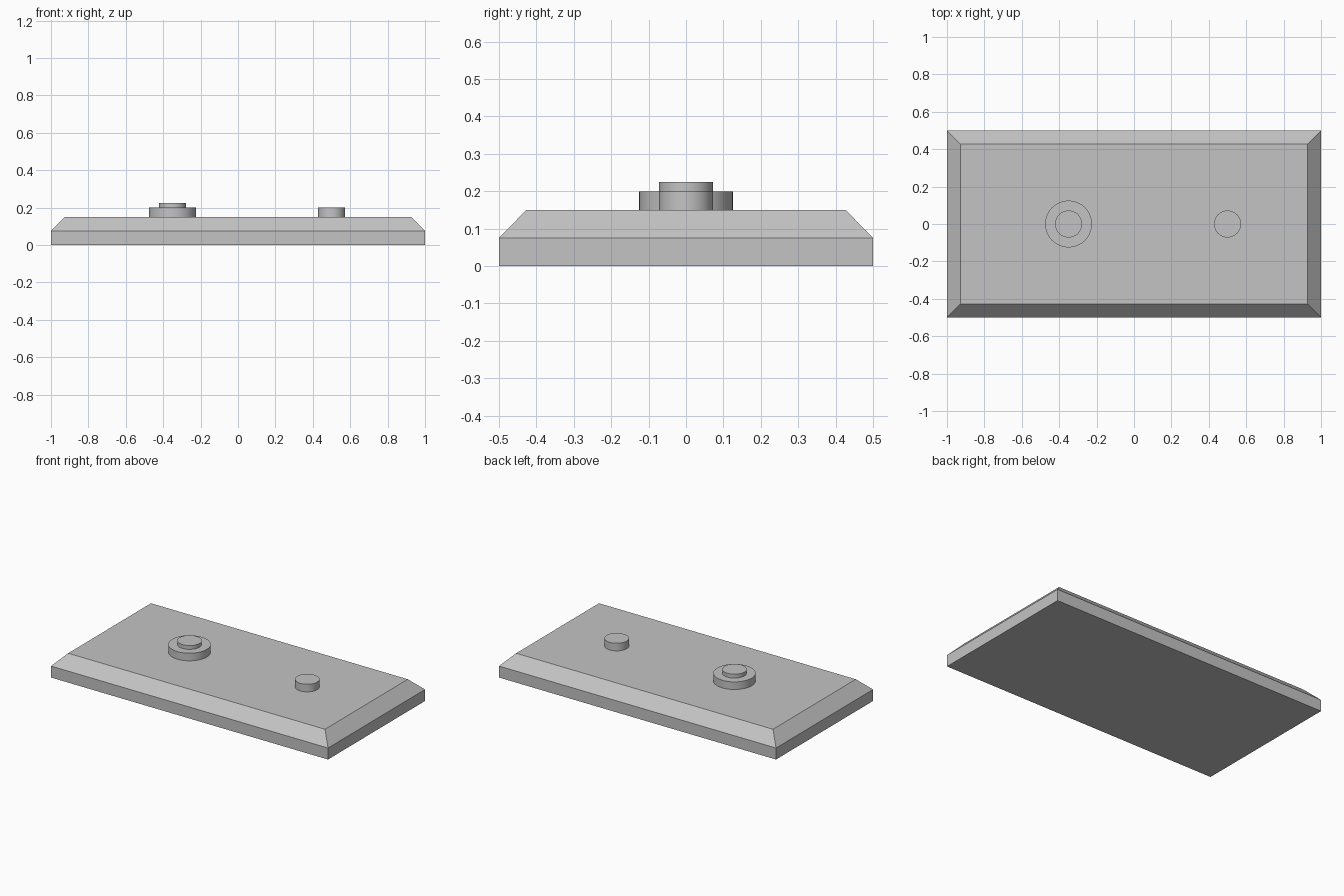
import bpy, bmesh
from math import radians

cube = bpy.data.objects.get("Cube")
if cube:
    bpy.data.objects.remove(cube, do_unlink=True)

# Single plain grey
COLOR = (0.55, 0.55, 0.55, 1)
grey = bpy.data.materials.new("plain grey")
grey.use_nodes = True
grey.diffuse_color = COLOR
grey.node_tree.nodes["Principled BSDF"].inputs["Base Color"].default_value = COLOR


def make_plate(name, length, width, height, edge, inset):
    """Slab with upright lower edges and a sloped rim around the top."""
    bm = bmesh.new()
    loops = []
    for z, d in ((0, 0), (edge, 0), (height, inset)):
        x, y = length / 2 - d, width / 2 - d
        loops.append([bm.verts.new((sx * x, sy * y, z))
                      for sx, sy in ((-1, -1), (1, -1), (1, 1), (-1, 1))])
    for low, high in zip(loops, loops[1:]):
        for i in range(4):
            j = (i + 1) % 4
            bm.faces.new((low[i], low[j], high[j], high[i]))
    bm.faces.new(loops[0][::-1])
    bm.faces.new(loops[-1])
    mesh = bpy.data.meshes.new(name)
    bm.to_mesh(mesh)
    bm.free()
    mesh.materials.append(grey)
    obj = bpy.data.objects.new(name, mesh)
    bpy.context.collection.objects.link(obj)


def make_disc(name, x, radius, bottom, top):
    bpy.ops.mesh.primitive_cylinder_add(
        vertices=64, radius=radius, depth=top - bottom,
        location=(x, 0, (bottom + top) / 2))
    obj = bpy.context.object
    obj.name = name
    obj.data.materials.append(grey)
    bpy.ops.object.shade_smooth_by_angle(angle=radians(30))


# Base slab
make_plate("base_plate", 2, 1, 0.15, 0.075, 0.073)

# Stepped knob on the right, single stud on the left
make_disc("large_disc", -0.35, 0.125, 0.15, 0.2)
make_disc("large_disc_cap", -0.35, 0.072, 0.2, 0.225)
make_disc("small_stud", 0.5, 0.072, 0.15, 0.2)
